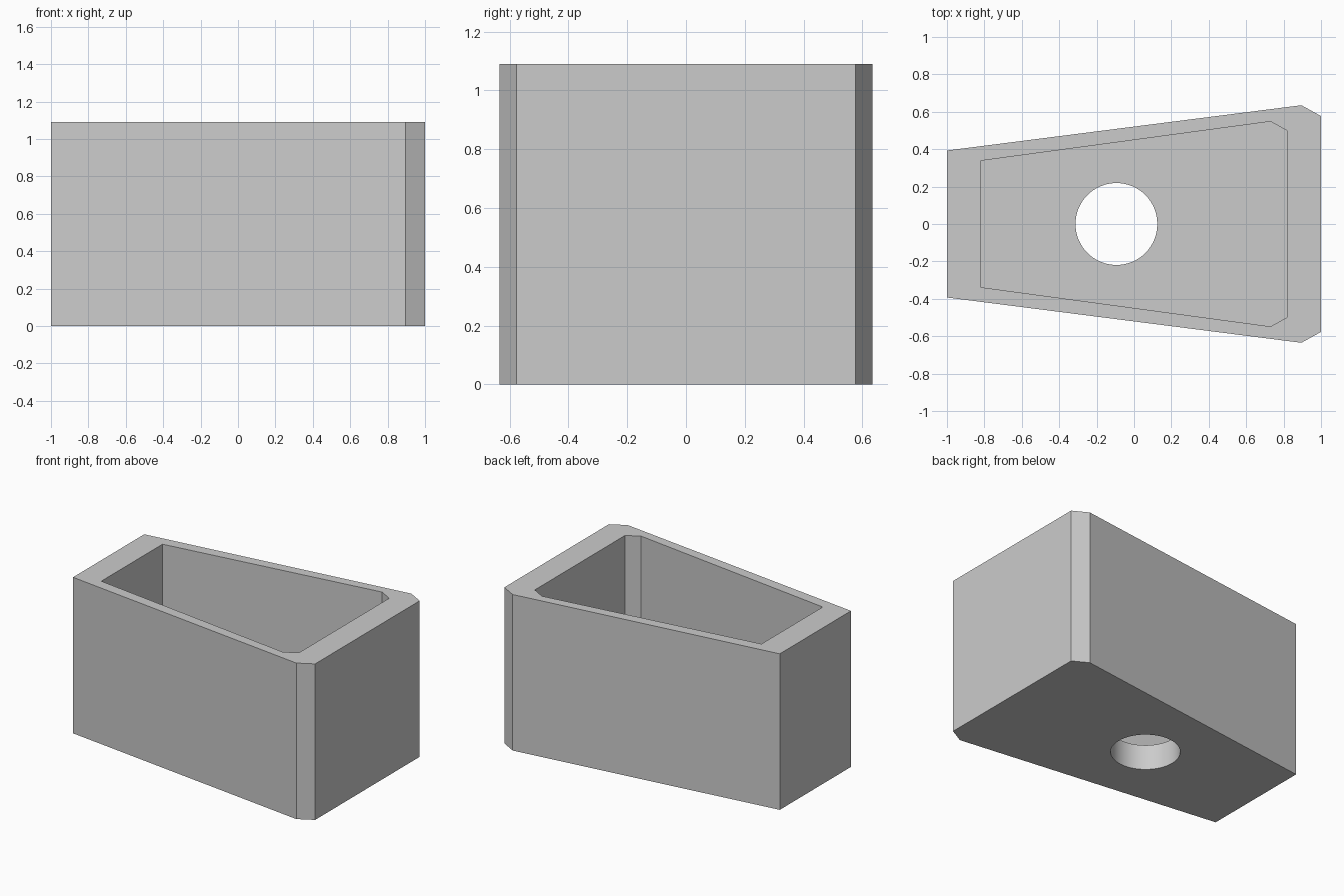
import bpy
import bmesh
import math

cube = bpy.data.objects.get("Cube")
if cube:
    bpy.data.objects.remove(cube, do_unlink=True)

HEIGHT = 1.09
FLOOR = 0.175

grey = bpy.data.materials.new("light grey")
grey.use_nodes = True
colour = (0.6, 0.6, 0.6, 1.0)
grey.diffuse_color = colour
grey.node_tree.nodes["Principled BSDF"].inputs["Base Color"].default_value = colour


def prism(name, outline, bottom, top):
    """Extrude a closed plan outline upwards into a solid."""
    bm = bmesh.new()
    base = bm.faces.new([bm.verts.new((x, y, bottom)) for x, y in outline])
    extruded = bmesh.ops.extrude_face_region(bm, geom=[base])["geom"]
    verts = [v for v in extruded if isinstance(v, bmesh.types.BMVert)]
    bmesh.ops.translate(bm, verts=verts, vec=(0, 0, top - bottom))
    bmesh.ops.recalc_face_normals(bm, faces=bm.faces)
    mesh = bpy.data.meshes.new(name)
    bm.to_mesh(mesh)
    bm.free()
    mesh.materials.append(grey)
    obj = bpy.data.objects.new(name, mesh)
    bpy.context.collection.objects.link(obj)
    return obj


def mirrored(half):
    """Complete an outline that is symmetric about the x axis."""
    return half + [(x, -y) for x, y in reversed(half)]


# Tapered body with chamfered corners at the wide end
body = prism("tapered_box", mirrored([(-1, -0.393), (0.895, -0.635), (1, -0.577)]), 0, HEIGHT)

# Open cavity and round drain hole
cavity = prism("cavity_cutter", mirrored([(-0.82, -0.338), (0.73, -0.548), (0.82, -0.498)]),
               FLOOR, HEIGHT + 0.2)
circle = [(-0.094 + 0.219 * math.cos(a), 0.219 * math.sin(a))
          for a in (math.tau * i / 64 for i in range(64))]
hole = prism("hole_cutter", circle, -0.2, FLOOR + 0.2)

bpy.ops.object.select_all(action="DESELECT")
bpy.context.view_layer.objects.active = body
body.select_set(True)
for cutter in (cavity, hole):
    cut = body.modifiers.new(cutter.name, "BOOLEAN")
    cut.operation = "DIFFERENCE"
    cut.solver = "EXACT"
    cut.object = cutter
    bpy.ops.object.modifier_apply(modifier=cut.name)
    bpy.data.objects.remove(cutter, do_unlink=True)

# Smooth the hole wall, keep the box edges sharp
bpy.ops.object.shade_smooth_by_angle(angle=math.radians(20))
